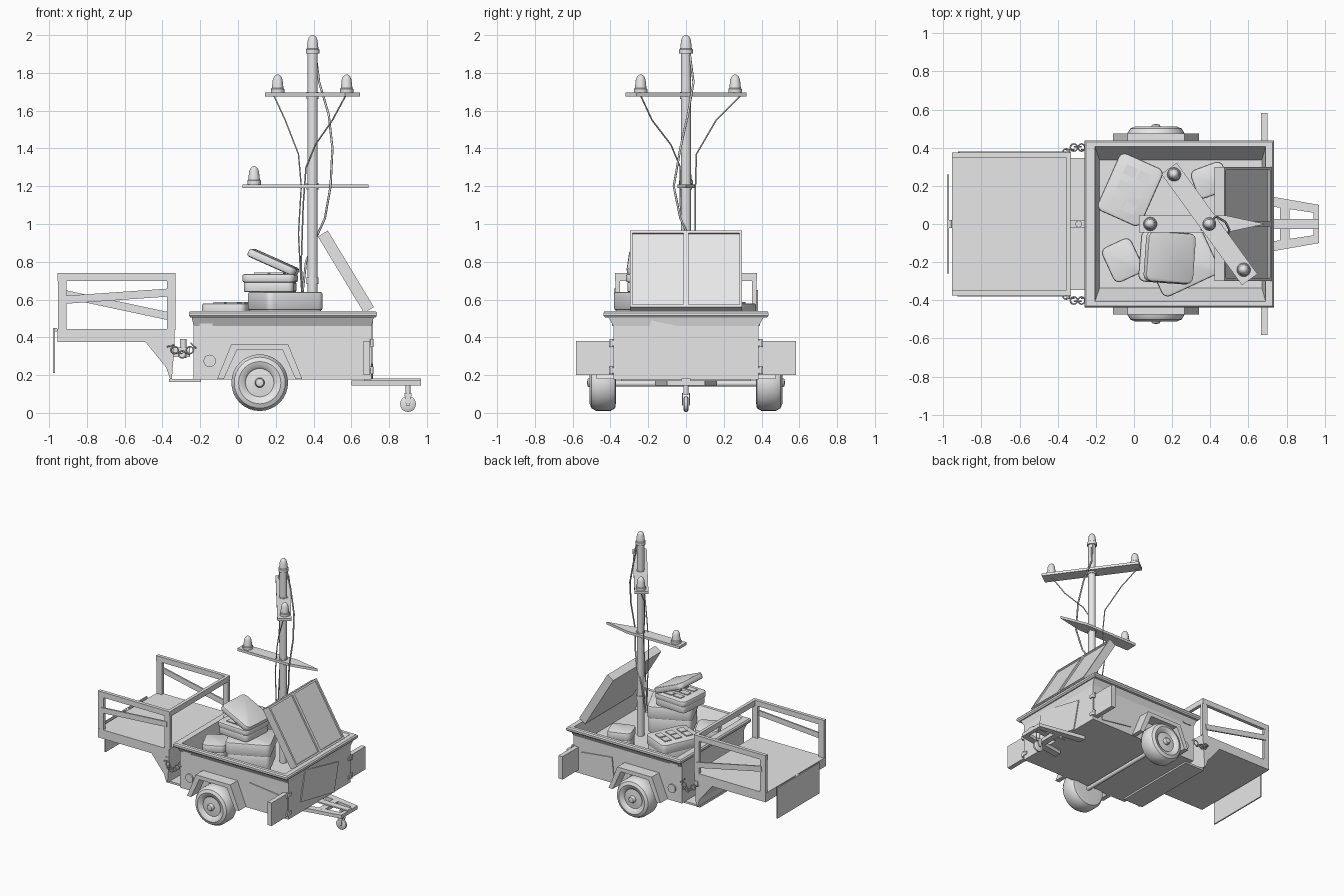
import bpy, bmesh, math
from mathutils import Matrix, Vector, Euler

if "Cube" in bpy.data.objects:
    bpy.data.objects.remove(bpy.data.objects["Cube"])

GREY = (0.8, 0.8, 0.8, 1)
mat = bpy.data.materials.new("light_grey")
mat.use_nodes = True
mat.diffuse_color = GREY
mat.node_tree.nodes["Principled BSDF"].inputs["Base Color"].default_value = GREY
rad = math.radians


def place(loc=(0, 0, 0), rot=(0, 0, 0)):
    return Matrix.Translation(loc) @ Euler([rad(a) for a in rot]).to_matrix().to_4x4()


def finish(name, bm, matrix=Matrix(), smooth=True):
    bmesh.ops.recalc_face_normals(bm, faces=bm.faces)
    mesh = bpy.data.meshes.new(name)
    bm.to_mesh(mesh)
    bm.free()
    mesh.materials.append(mat)
    ob = bpy.data.objects.new(name, mesh)
    ob.matrix_world = matrix
    bpy.context.collection.objects.link(ob)
    if smooth:
        bpy.ops.object.select_all(action='DESELECT')
        ob.select_set(True)
        bpy.context.view_layer.objects.active = ob
        bpy.ops.object.shade_smooth_by_angle(angle=rad(35))
    return ob


def box(name, loc, size, rot=(0, 0, 0), base=Matrix(), round_corners=0, edge=0):
    bm = bmesh.new()
    bmesh.ops.create_cube(bm, size=1)
    bmesh.ops.scale(bm, vec=size, verts=bm.verts)
    if round_corners:
        up = [e for e in bm.edges if abs(e.verts[0].co.z - e.verts[1].co.z) > 1e-4]
        bmesh.ops.bevel(bm, geom=up, offset=round_corners, segments=4, profile=0.5, affect='EDGES')
    if edge:
        flat = [e for e in bm.edges if abs(e.verts[0].co.z - e.verts[1].co.z) < 1e-4]
        bmesh.ops.bevel(bm, geom=flat, offset=edge, segments=2, profile=0.5, affect='EDGES')
    return finish(name, bm, base @ place(loc, rot), bool(round_corners))


def prism(name, points, lo, hi, axis='y'):
    """Extrude a closed outline along one axis."""
    def co(p, h):
        return {'y': (p[0], h, p[1]), 'x': (h, p[0], p[1]), 'z': (p[0], p[1], h)}[axis]
    bm = bmesh.new()
    face = bm.faces.new([bm.verts.new(co(p, lo)) for p in points])
    new = bmesh.ops.extrude_face_region(bm, geom=[face])["geom"]
    shift = Vector(co((0, 0), hi - lo))
    bmesh.ops.translate(bm, vec=shift, verts=[v for v in new if isinstance(v, bmesh.types.BMVert)])
    return finish(name, bm, smooth=False)


def lathe(name, profile, matrix, steps=24):
    bm = bmesh.new()
    vs = [bm.verts.new((r, 0, h)) for r, h in profile]
    es = [bm.edges.new(pair) for pair in zip(vs, vs[1:])]
    bmesh.ops.spin(bm, geom=vs + es, cent=(0, 0, 0), axis=(0, 0, 1), angle=math.tau, steps=steps)
    bmesh.ops.remove_doubles(bm, verts=bm.verts, dist=1e-4)
    return finish(name, bm, matrix)


def rod(name, loc, r, length, rot=(0, 0, 0)):
    h = length / 2
    return lathe(name, [(0, -h), (r, -h), (r, h), (0, h)], place(loc, rot), 16)


def cable(name, points, r=0.005):
    curve = bpy.data.curves.new(name, 'CURVE')
    curve.dimensions = '3D'
    curve.bevel_depth = r
    curve.bevel_resolution = 1
    sp = curve.splines.new('POLY')
    sp.points.add(len(points) - 1)
    for p, c in zip(sp.points, points):
        p.co = (*c, 1)
    curve.materials.append(mat)
    bpy.context.collection.objects.link(bpy.data.objects.new(name, curve))


# Open tub lofted from the base up, over the rim and down to the inner floor
bm = bmesh.new()
rings = []
for z, x0, x1, y in [(.177, -.235, .708, .385), (.46, -.235, .708, .385), (.505, -.245, .718, .41),
                     (.505, -.252, .726, .428), (.515, -.26, .735, .437), (.53, -.26, .735, .437),
                     (.54, -.252, .727, .43), (.54, -.205, .69, .405), (.4, -.18, .67, .335)]:
    rings.append([bm.verts.new((x, s, z)) for x, s in ((x0, -y), (x1, -y), (x1, y), (x0, y))])
for a, b in zip(rings, rings[1:]):
    for i in range(4):
        bm.faces.new((a[i], a[i - 1], b[i - 1], b[i]))
bm.faces.new(rings[0])
bm.faces.new(rings[-1])
finish("trailer_tub", bm, smooth=False)

# Parts mirrored on both sides
TYRE = [(0, .085), (.02, .08), (.026, .066), (.026, .055), (.075, .05), (.085, .062), (.112, .07),
        (.135, .06), (.15, .035), (.15, -.04), (.135, -.065), (.1, -.07), (0, -.06)]
for s, side in ((-1, "right"), (1, "left")):
    lathe("wheel_" + side, TYRE, place((.115, s * .44, .16), (-s * 90, 0, 0)), 32)
    prism("fender_" + side, [(-.11, .18), (-.035, .365), (.265, .365), (.34, .18), (.305, .18),
                             (.235, .335), (-.005, .335), (-.075, .18)], s * .38, s * .475)
    prism("side_plate_" + side, [(.37, .38), (.635, .35), (.625, .2), (.355, .24)], s * .384, s * .392)
    rod("side_disc_" + side, (-.15, s * .385, .275), .033, .02, (90, 0, 0))
    box("side_label_" + side, (-.17, s * .387, .475), (.07, .01, .03))
    # swung-open flap with two hinges
    box("end_flap_" + side, (.682, s * .483, .29), (.035, .2, .18))
    for z in (.225, .37):
        box("hinge_" + side, (.708, s * .38, z), (.014, .05, .025))
        rod("hinge_pin_" + side, (.708, s * .395, z), .01, .04)
    # platform railing
    y = s * .362
    for x in (-.93, -.353):
        box("rail_post_" + side, (x, y, .575), (.046, .025, .27))
    box("top_rail_" + side, (-.643, y, .72), (.624, .027, .042))
    tilt = -4 if s < 0 else 12
    box("rail_slat_" + side, (-.64, y + s * .012, .618 if s < 0 else .57), (.57, .012, .042), (0, tilt, 0))
    # tow bar
    prism("tow_bar_" + side, [(.6, s * .165), (.97, s * .1), (.97, s * .055), (.6, s * .11)], .145, .172, 'z')
    # safety chain
    for i in range(7):
        t = i / 6
        bm = bmesh.new()
        ring = [bm.verts.new((.019 + .004 * math.cos(a * math.tau / 6), 0, .004 * math.sin(a * math.tau / 6)))
                for a in range(6)]
        es = [bm.edges.new((ring[k - 1], ring[k])) for k in range(6)]
        bmesh.ops.spin(bm, geom=ring + es, cent=(0, 0, 0), axis=(0, 0, 1), angle=math.tau, steps=12)
        bmesh.ops.remove_doubles(bm, verts=bm.verts, dist=1e-5)
        finish("chain_link_" + side, bm, place((-.355 + .12 * t, s * (.375 + .03 * math.sin(math.pi * t)),
               .355 - .045 * math.sin(math.pi * t)), (90 * (i % 2), 60 * (t - .5) + 15, 0)))
    box("chain_bracket_" + side, (-.35, s * .37, .365), (.03, .02, .035))

rod("axle", (.115, 0, .155), .016, .78, (90, 0, 0))
prism("end_plate", [(-.185, .49), (.23, .40), (.175, .18), (-.24, .26)], .706, .715, 'x')

# Tow bar ends and jockey wheel
box("tow_cross_bar", (.79, 0, .159), (.05, .2, .027))
box("tow_end", (.955, 0, .159), (.03, .18, .027))
box("tow_top_plate", (.82, 0, .177), (.3, .05, .01))
rod("caster_stem", (.9, 0, .125), .014, .06)
for y in (-.018, .018):
    prism("caster_fork", [(.88, .105), (.92, .105), (.91, .04), (.89, .04)], y - .003, y + .003)
lathe("caster_wheel", [(0, -.012), (.03, -.014), (.042, -.007), (.042, .007), (.03, .014), (0, .012)],
      place((.9, 0, .047), (90, 0, 0)), 20)

# Rear platform with its stepped drawbar panel and hanging tailgate
prism("platform", [(-.955, .445), (-.335, .445), (-.335, .375), (-.35, .18), (-.36, .18),
                   (-.38, .24), (-.49, .375), (-.955, .375)], -.375, .375)
box("lower_plate", (-.28, 0, .172), (.17, .69, .015))
box("rail_cross_bar", (-.345, 0, .72), (.025, .72, .042))
box("tailgate", (-.974, 0, .33), (.01, .52, .24))
rod("tailgate_hinge", (-.965, 0, .44), .01, .04, (90, 0, 0))
box("coupling", (-.3, 0, .32), (.09, .035, .05))
rod("coupling_pin", (-.29, 0, .34), .018, .1)

# Mast with collars, cross arms and lamps
MX = .395
rod("mast", (MX, 0, 1.16), .027, 1.52)
for z in (.7, 1.2, 1.68):
    rod("mast_collar", (MX, 0, z), .032, .035)
LAMP = [(0, 0), (.036, 0), (.036, .022), (.031, .026), (.026, .07), (.019, .088), (.008, .097), (0, .098)]
arm = place((MX, 0, 1.685), (0, 0, -54))
box("upper_arm", (0, 0, 0), (.72, .1, .02), base=arm)
prism("lower_arm", [(.025, .045), (.48, .045), (.69, 0), (.48, -.045), (.025, -.045)], 1.19, 1.21, 'z')
for loc in ((MX, 0, 1.902), (.21, .26, 1.693), (.575, -.24, 1.693), (.085, 0, 1.208)):
    lathe("lamp", LAMP, place(loc))

# Cables
cable("cable_a", [(.19, .29, 1.68), (.25, .16, 1.55), (.32, .055, 1.37), (.335, .05, 1.2),
                  (.32, .05, .95), (.33, .02, .75), (.34, .02, .6)], .004)
cable("cable_b", [(.57, -.24, 1.68), (.5, -.18, 1.55), (.41, -.08, 1.42), (.36, -.03, 1.3),
                  (.345, -.03, 1.1), (.335, 0, .8), (.34, 0, .6)], .004)
cable("cable_c", [(.41, .02, 1.9), (.43, .04, 1.75), (.48, .01, 1.58), (.5, -.03, 1.4), (.49, -.065, 1.2),
                  (.46, -.03, 1.03), (.41, .02, .92), (.36, .03, .8), (.34, .02, .62)], .006)

# Tilted solar panel: slab, raised frame and centre bar
sun = place((.5975, 0, .7625), (0, 58.9, 0))
box("solar_panel", (0, 0, -.036), (.473, .595, .05), base=sun)
for s in (-1, 1):
    box("panel_frame_side", (0, s * .29, -.006), (.473, .015, .012), base=sun)
    box("panel_frame_end", (s * .229, 0, -.006), (.015, .595, .012), base=sun)
box("panel_centre_bar", (0, 0, -.006), (.473, .025, .012), base=sun)


# Equipment cases: lower shell, wider upper shell, optional raised instruments
def case(name, loc, size, angle, instruments=False):
    base = place(loc, (0, 0, angle))
    w, d, h = size
    box(name + "_base", (0, 0, h * .28), (w - .015, d - .015, h * .56), base=base, round_corners=.03, edge=.006)
    box(name + "_top", (0, 0, h * .77), (w, d, h * .46), base=base, round_corners=.035, edge=.01)
    if instruments:
        for i in (-1, 0, 1):
            for j in (-1, 1):
                box(name + "_instrument", (j * w * .15, i * d * .27, h), (w * .26, d * .16, .014), base=base)


case("tray_case", (-.02, .18, .42), (.25, .33, .16), -24, True)
case("small_case", (-.06, -.19, .4), (.17, .2, .125), 25)
case("lower_case", (.25, -.195, .43), (.33, .28, .21), 25)
case("open_case", (.17, -.175, .64), (.28, .27, .095), -4, True)
case("corner_case", (.4, .23, .4), (.18, .16, .14), 20)
box("open_case_lid", (.187, -.175, .797), (.275, .265, .045), (0, 24, -4), round_corners=.035, edge=.012)
